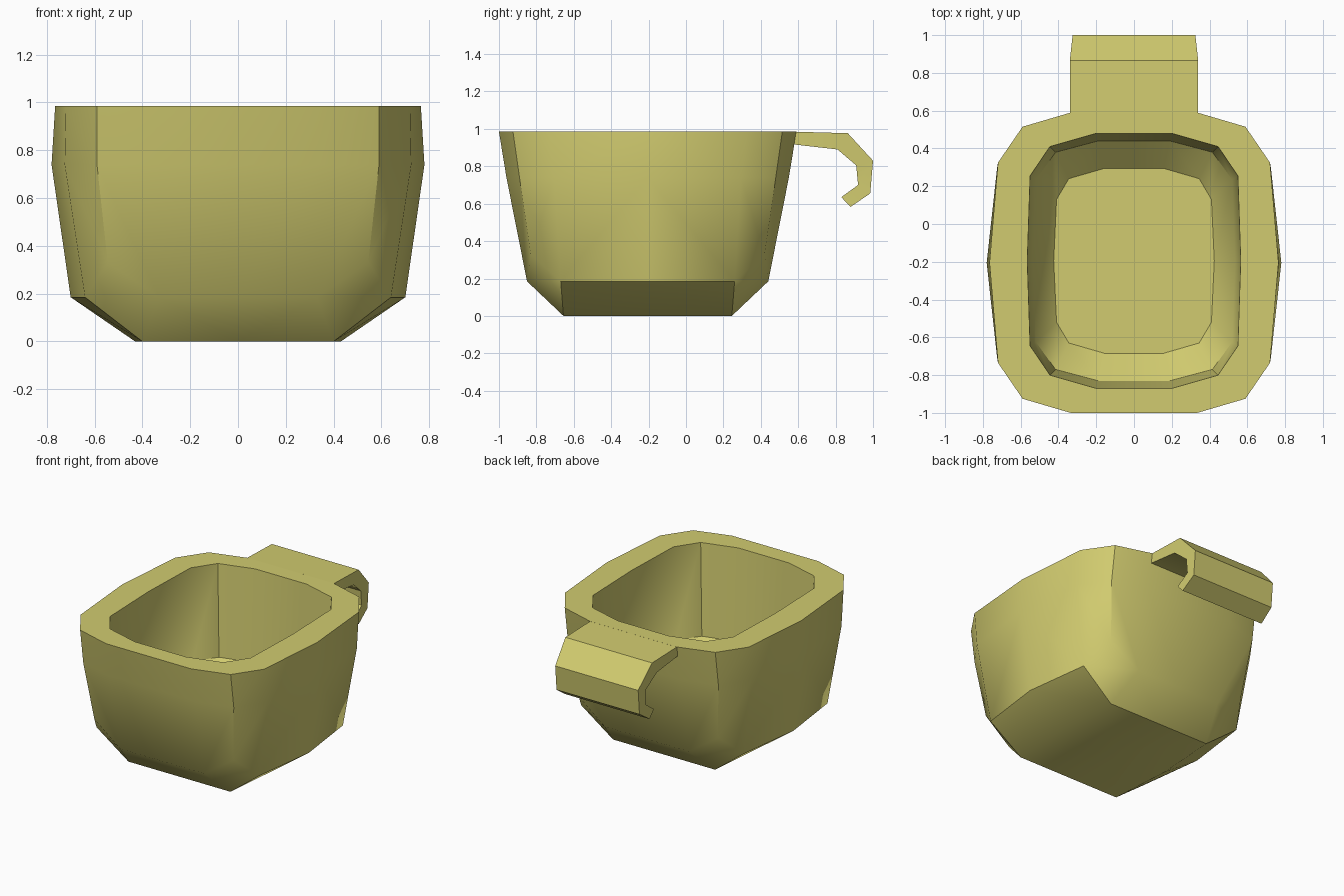
import bpy, bmesh, math

if "Cube" in bpy.data.objects:
    bpy.data.objects.remove(bpy.data.objects["Cube"])

SHARP = math.radians(37)

mat = bpy.data.materials.new("pale_olive_yellow")
mat.diffuse_color = (0.64, 0.60, 0.16, 1)
mat.use_nodes = True
mat.node_tree.nodes["Principled BSDF"].inputs["Base Color"].default_value = mat.diffuse_color


def finish(name, polys):
    """Make an object from lists of corner points, merging shared corners."""
    bm = bmesh.new()
    verts = {}
    for poly in polys:
        face = []
        for p in poly:
            key = tuple(round(c, 4) for c in p)
            if key not in verts:
                verts[key] = bm.verts.new(key)
            if verts[key] not in face:
                face.append(verts[key])
        if len(face) > 2:
            bm.faces.new(face)
    bmesh.ops.recalc_face_normals(bm, faces=bm.faces[:])
    mesh = bpy.data.meshes.new(name)
    bm.to_mesh(mesh)
    bm.free()
    mesh.materials.append(mat)
    for f in mesh.polygons:
        f.use_smooth = True
    mesh.set_sharp_from_angle(angle=SHARP)
    obj = bpy.data.objects.new(name, mesh)
    bpy.context.collection.objects.link(obj)
    return obj


# Bowl: one quarter outline per level, (centre y, [(x, y offset, z)...]),
# running from the middle of the end to the middle of the side
def level(cy, z, pts):
    return cy, [(p[0], p[1], p[2] if len(p) > 2 else z) for p in pts]


OUT, INN = -0.205, -0.195
levels = [
    level(OUT, 0, [(0, 0)] * 5),                                                      # under centre
    level(OUT, 0, [(0, .45), (.40, .45), (.40, .45), (.40, .45), (.43, 0)]),          # foot
    level(OUT, .185, [(0, .645), (.33, .645), (.64, .465), (.64, .465), (.70, 0)]),   # lower bend
    level(OUT, .185, [(0, .645), (.33, .645), (.545, .625, .33), (.64, .465), (.70, 0)]),
    level(OUT, .74, [(0, .755), (.34, .755), (.59, .685), (.725, .50), (.78, 0)]),    # widest
    level(OUT, .985, [(0, .795), (.335, .795), (.59, .72), (.72, .53), (.765, 0)]),   # rim outside
    level(INN, .985, [(0, .675), (.20, .675), (.445, .605), (.55, .45), (.565, 0)]),  # rim inside
    level(INN, .34, [(0, .635), (.19, .635), (.415, .575), (.52, .43), (.535, 0)]),   # inner bend
    level(INN, .20, [(0, .49), (.155, .49), (.345, .435), (.41, .325), (.425, 0)]),   # inner floor
    level(INN, .20, [(0, 0)] * 5),
]

polys = []
for sx in (1, -1):
    for sy in (1, -1):
        rows = [[(sx * x, cy + sy * y, z) for x, y, z in pts] for cy, pts in levels]
        for a, b in zip(rows, rows[1:]):
            for i in range(4):
                polys.append([a[i], a[i + 1], b[i + 1], b[i]])
finish("bowl", polys)

# Handle: hooked strip at the back, (half width, outer y z, inner y z)
strip = [
    (.34, (.575, .985), (.575, .917)),
    (.34, (.865, .977), (.81, .89)),
    (.325, (1.0, .83), (.91, .805)),
    (.325, (.985, .655), (.92, .70)),
    (.33, (.88, .583), (.83, .635)),
]
rings = [[(-w, *o), (w, *o), (w, *i), (-w, *i)] for w, o, i in strip]
polys = [rings[0], rings[-1]]
for a, b in zip(rings, rings[1:]):
    for k in range(4):
        n = (k + 1) % 4
        polys.append([a[k], a[n], b[n], b[k]])
finish("handle", polys)
